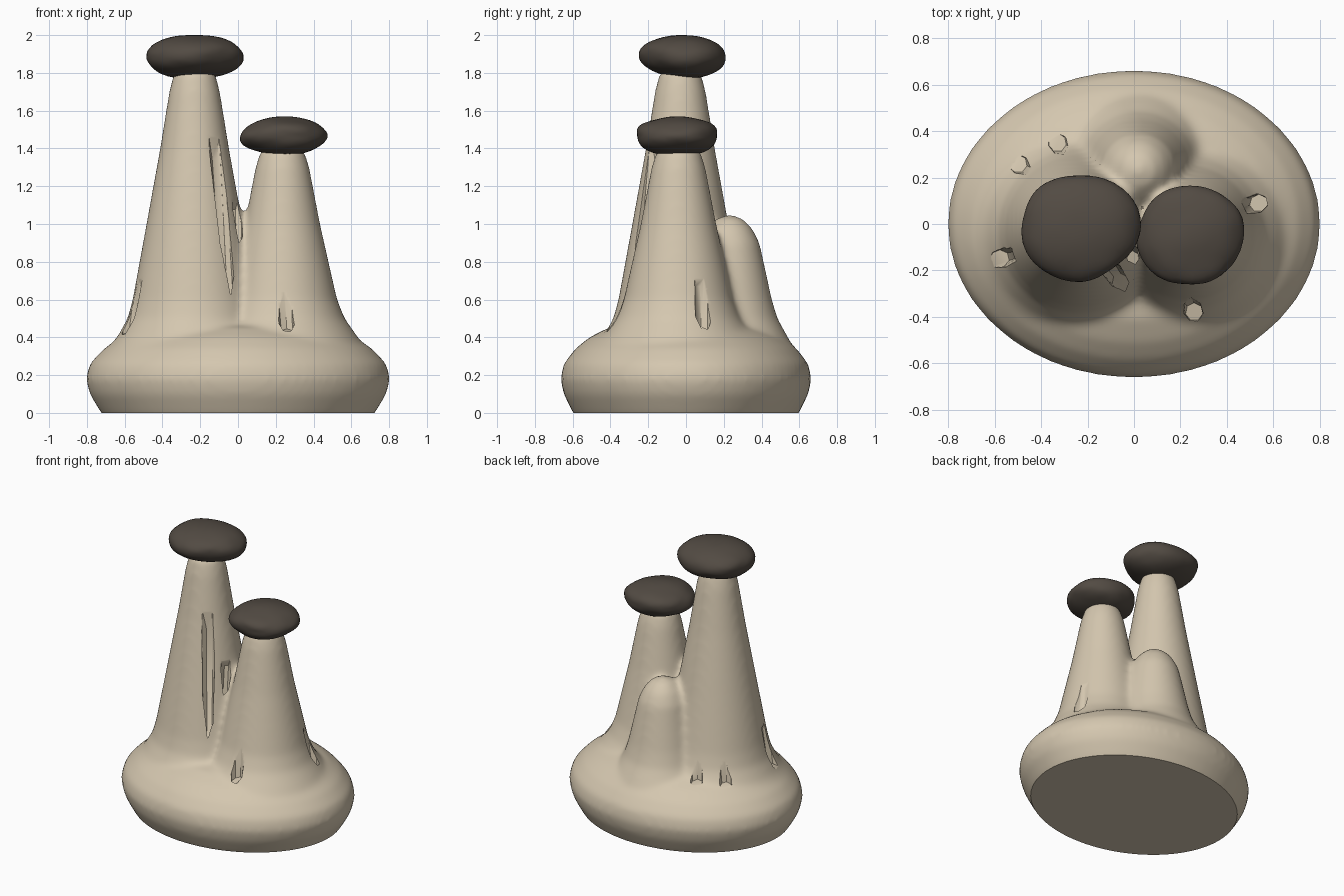
import bpy, bmesh, math, random
from mathutils import Vector

if "Cube" in bpy.data.objects:
    bpy.data.objects.remove(bpy.data.objects["Cube"], do_unlink=True)


def material(name, colour):
    mat = bpy.data.materials.new(name)
    mat.use_nodes = True
    mat.diffuse_color = (*colour, 1)
    mat.node_tree.nodes["Principled BSDF"].inputs["Base Color"].default_value = (*colour, 1)
    return mat


sand = material("pale sandstone", (0.66, 0.57, 0.43))
dark = material("dark caprock", (0.085, 0.07, 0.056))


def add_object(name, bm, mat=None):
    mesh = bpy.data.meshes.new(name)
    bm.normal_update()
    bm.to_mesh(mesh)
    bm.free()
    obj = bpy.data.objects.new(name, mesh)
    bpy.context.collection.objects.link(obj)
    if mat:
        mesh.materials.append(mat)
    return obj


def lathe(bm, profile, centre=(0, 0), y_scale=1, sides=64):
    """Closed solid from (height, radius) pairs."""
    rings = []
    for z, r in profile:
        angles = [math.tau * i / sides for i in range(sides)]
        rings.append([bm.verts.new((centre[0] + r * math.cos(a),
                                    centre[1] + r * y_scale * math.sin(a), z)) for a in angles])
    for low, high in zip(rings, rings[1:]):
        for i in range(sides):
            j = (i + 1) % sides
            bm.faces.new((low[i], low[j], high[j], high[i]))
    bm.faces.new(rings[0][::-1])
    bm.faces.new(rings[-1])


def tube(bm, start, end, radius, sides=7):
    """Round-sided rod between two points."""
    a, b = Vector(start), Vector(end)
    made = bmesh.ops.create_cone(bm, cap_ends=True, segments=sides, radius1=radius,
                                 radius2=radius, depth=(b - a).length)
    turn = Vector((0, 0, 1)).rotation_difference(b - a)
    for v in made["verts"]:
        v.co = turn @ v.co + (a + b) / 2


def bake(obj):
    """Replace the mesh with its modified result."""
    graph = bpy.context.evaluated_depsgraph_get()
    mesh = bpy.data.meshes.new_from_object(obj.evaluated_get(graph))
    obj.modifiers.clear()
    obj.data = mesh


def shade(obj, degrees):
    bpy.ops.object.select_all(action="DESELECT")
    obj.select_set(True)
    bpy.context.view_layer.objects.active = obj
    bpy.ops.object.shade_smooth_by_angle(angle=math.radians(degrees))


# Mound and three spires
bm = bmesh.new()
lathe(bm, [(-.15, .6), (0, .725), (.1, .785), (.18, .806), (.26, .785), (.34, .71),
           (.4, .62), (.45, .5), (.48, .3), (.485, .02)], y_scale=.825)
lathe(bm, [(.2, .5), (.3, .5), (.4, .41), (.5, .355), (.6, .328), (1, .255),
           (1.4, .183), (1.7, .135), (1.8, .11), (1.84, .03)], (-.23, -.03))
lathe(bm, [(.2, .46), (.3, .46), (.4, .4), (.5, .33), (.6, .29), (1, .2),
           (1.3, .143), (1.39, .115), (1.43, .03)], (.235, -.04))
lathe(bm, [(.2, .36), (.3, .36), (.4, .31), (.5, .255), (.6, .225), (.9, .16),
           (.98, .12), (1.03, .07), (1.05, .01)], (.02, .23))
rock = add_object("sandstone_spires", bm, sand)
remesh = rock.modifiers.new("merge", "REMESH")
remesh.mode = "VOXEL"
remesh.voxel_size = .018
soften = rock.modifiers.new("soften", "SMOOTH")
soften.factor = .5
soften.iterations = 14
bake(rock)

# Weathered pits and gullies
bm = bmesh.new()
for x, y, z in [(-.33, .35, .42), (-.5, .26, .41), (.54, .09, .41),
                (.26, -.38, .42), (-.58, -.15, .41)]:
    tube(bm, (x, y, z), (x * .93, y * .93, z + .3), .042)
tube(bm, (-.05, -.26, .53), (-.115, -.18, 1.46), .042)
tube(bm, (-.01, -.15, .78), (-.01, -.12, 1.12), .036)
pits = add_object("pit_cutter", bm)
bm = bmesh.new()
bmesh.ops.create_cube(bm, size=2)
bmesh.ops.translate(bm, vec=(0, 0, -1), verts=bm.verts)
ground_cut = add_object("base_cutter", bm)


def carve(cutter):
    cutter.hide_render = True
    mod = rock.modifiers.new("carve", "BOOLEAN")
    mod.operation = "DIFFERENCE"
    mod.solver = "EXACT"
    mod.object = cutter


carve(pits)
worn = rock.modifiers.new("wear", "SMOOTH")
worn.factor = .4
worn.iterations = 2
carve(ground_cut)
bake(rock)
for cutter in (pits, ground_cut):
    bpy.data.objects.remove(cutter, do_unlink=True)
rock.data.materials.clear()
rock.data.materials.append(sand)
rock.data.polygons.foreach_set("material_index", [0] * len(rock.data.polygons))
shade(rock, 40)


# Flattened boulders resting on the two tall spires
def boulder(name, low, high, seed):
    rng = random.Random(seed)
    bm = bmesh.new()
    bmesh.ops.create_icosphere(bm, subdivisions=2, radius=1)
    for v in bm.verts:
        v.co *= rng.uniform(.9, 1.08)
    obj = add_object(name, bm, dark)
    sub = obj.modifiers.new("round", "SUBSURF")
    sub.levels = 2
    bake(obj)
    verts = obj.data.vertices
    for k in range(3):
        values = [v.co[k] for v in verts]
        lo, span = min(values), max(values) - min(values)
        for v in verts:
            v.co[k] = low[k] + (v.co[k] - lo) / span * (high[k] - low[k])
    shade(obj, 35)


boulder("tall_spire_boulder", (-.485, -.25, 1.77), (.03, .21, 2), 4)
boulder("short_spire_boulder", (.01, -.26, 1.36), (.475, .165, 1.57), 9)
